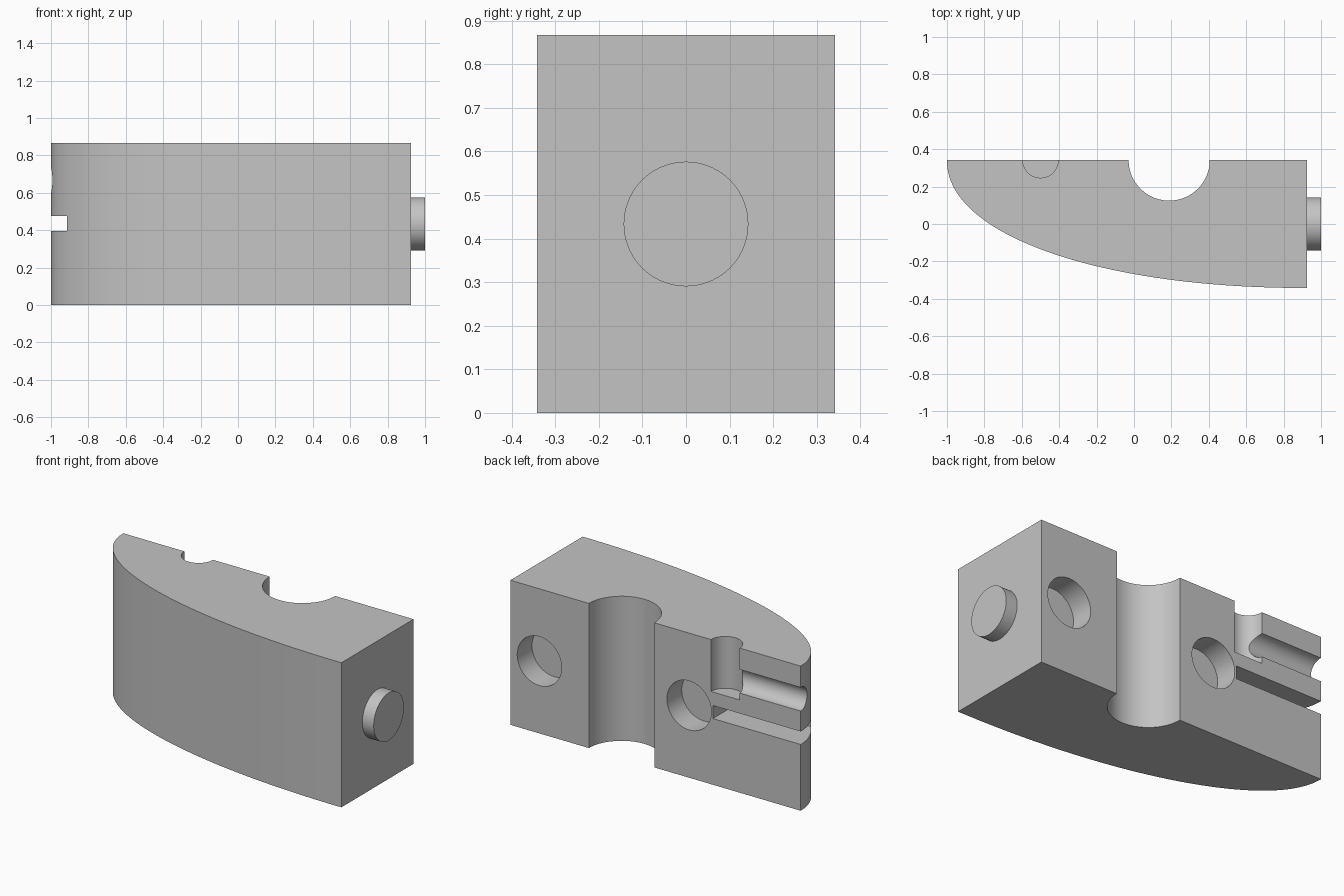
import bpy
from math import pi, sin, cos

cube = bpy.data.objects.get("Cube")
if cube:
    bpy.data.objects.remove(cube, do_unlink=True)

H, BACK, END = 0.867, 0.342, 0.925      # height, back plane y, flat end x
MID = H / 2

grey = bpy.data.materials.new("light_grey")
grey.use_nodes = True
GREY = (0.55, 0.55, 0.55, 1)
grey.diffuse_color = GREY
grey.node_tree.nodes["Principled BSDF"].inputs["Base Color"].default_value = GREY


def cylinder(name, radius, depth, loc, axis="z", sides=96):
    rot = {"x": (0, pi / 2, 0), "y": (pi / 2, 0, 0), "z": (0, 0, 0)}[axis]
    bpy.ops.mesh.primitive_cylinder_add(vertices=sides, radius=radius, depth=depth,
                                        location=loc, rotation=rot)
    ob = bpy.context.object
    ob.name = name
    return ob


def box(name, lo, hi):
    bpy.ops.mesh.primitive_cube_add(size=1, location=[(a + b) / 2 for a, b in zip(lo, hi)])
    ob = bpy.context.object
    ob.name = name
    ob.scale = [b - a for a, b in zip(lo, hi)]
    return ob


def finish(ob):
    ob.data.materials.clear()
    ob.data.materials.append(grey)
    bpy.ops.object.select_all(action="DESELECT")
    ob.select_set(True)
    bpy.context.view_layer.objects.active = ob
    bpy.ops.object.shade_smooth_by_angle(angle=pi / 6)


# Body: a quarter oval outline extruded upward
N, POWER = 80, 2 / 2.1
outline = [(END, BACK)]
for i in range(N + 1):
    t = pi / 2 * i / N
    outline.append((END - (1 + END) * abs(cos(t)) ** POWER, BACK - 2 * BACK * sin(t) ** POWER))
n = len(outline)
verts = [(x, y, z) for z in (0, H) for x, y in outline]
faces = [list(range(n))[::-1], list(range(n, 2 * n))]
faces += [[i, (i + 1) % n, n + (i + 1) % n, n + i] for i in range(n)]
mesh = bpy.data.meshes.new("body")
mesh.from_pydata(verts, [], faces)
body = bpy.data.objects.new("body", mesh)
bpy.context.collection.objects.link(body)

# Recesses in the back face
POCKET_X, FLOOR = -0.5, 0.556
cutters = [
    cylinder("wide_groove_cutter", 0.217, 2, (0.188, BACK, MID)),
    cylinder("pocket_cutter", 0.095, 1, (POCKET_X, BACK, FLOOR + 0.5)),
    cylinder("side_groove_cutter", 0.071, 1, (POCKET_X - 0.5, BACK, 0.668), "x"),
    box("slot_cutter", (-1.2, 0.122, 0.397), (-0.418, 0.6, 0.475)),
]
for x in (0.733, -0.26):
    cutters.append(cylinder("socket_cutter", 0.147, 0.28, (x, BACK, MID), "y"))

# Cut the recesses one by one
for cutter in cutters:
    cutter.hide_render = True
    mod = body.modifiers.new("cut", "BOOLEAN")
    mod.operation, mod.solver, mod.object = "DIFFERENCE", "EXACT", cutter
    bpy.context.view_layer.objects.active = body
    bpy.ops.object.modifier_apply(modifier=mod.name)
    bpy.data.objects.remove(cutter, do_unlink=True)
finish(body)

# Round peg on the flat end
peg = cylinder("end_peg", 0.143, 0.085, (1 - 0.0425, 0, MID), "x")
finish(peg)
